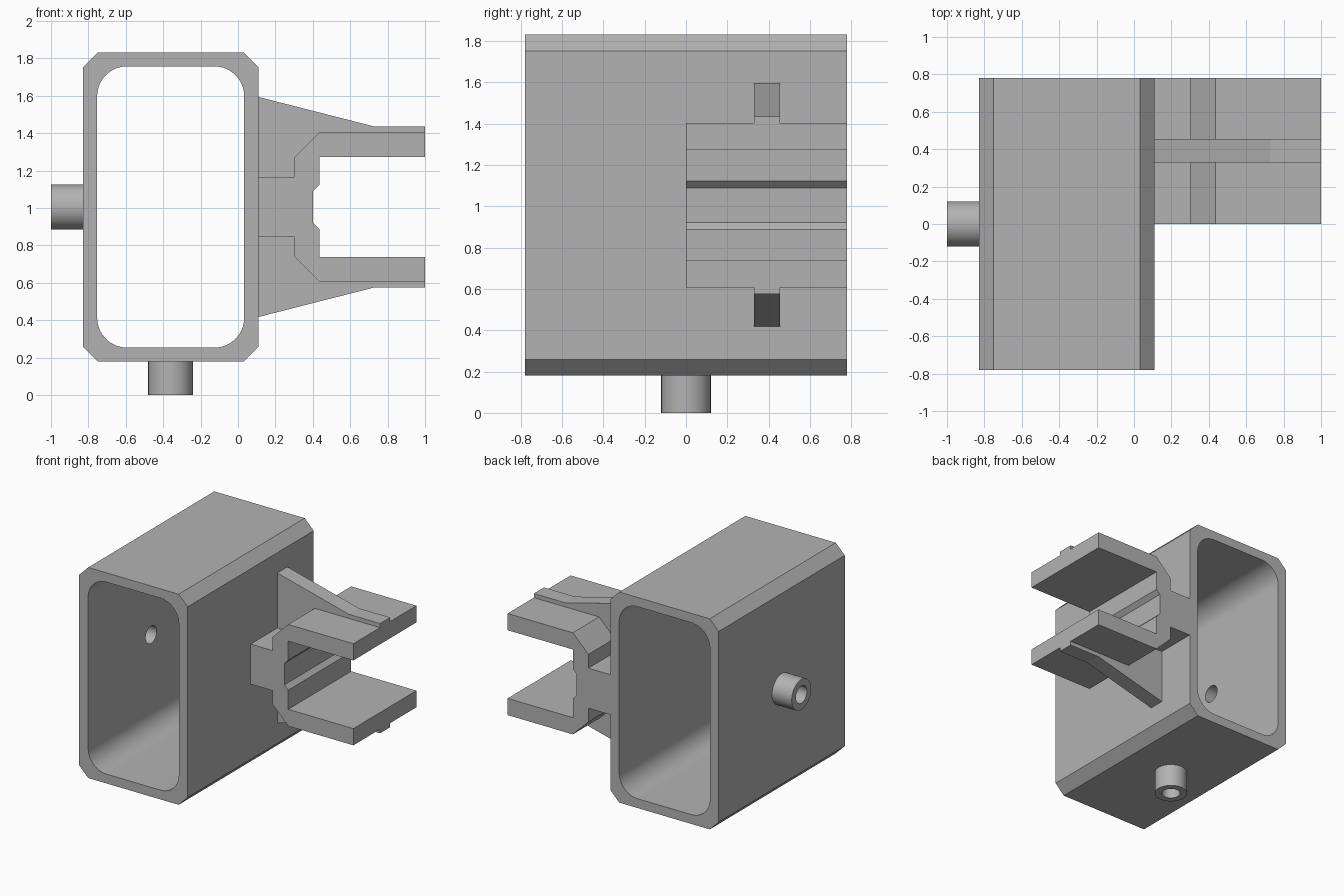
import bpy, bmesh, math
from mathutils import Matrix, Vector

cube = bpy.data.objects.get("Cube")
if cube:
    bpy.data.objects.remove(cube, do_unlink=True)

GREY = (0.45, 0.45, 0.45, 1)
mat = bpy.data.materials.new("plain grey")
mat.use_nodes = True
mat.diffuse_color = GREY
mat.node_tree.nodes["Principled BSDF"].inputs["Base Color"].default_value = GREY

MID_Z = 1.005           # mirror height of the whole part
TUBE_X = -0.36          # tube centre line
HALF_W, HALF_H, HALF_L = 0.47, 0.825, 0.78


def finish(name, bm):
    bmesh.ops.recalc_face_normals(bm, faces=bm.faces)
    mesh = bpy.data.meshes.new(name)
    bm.to_mesh(mesh)
    bm.free()
    mesh.materials.append(mat)
    obj = bpy.data.objects.new(name, mesh)
    bpy.context.collection.objects.link(obj)
    return obj


def prism(name, profile, y0, y1):
    """Extrude an (x, z) outline along y."""
    bm = bmesh.new()
    face = bm.faces.new([bm.verts.new((x, y0, z)) for x, z in profile])
    new = bmesh.ops.extrude_face_region(bm, geom=[face])["geom"]
    verts = [v for v in new if isinstance(v, bmesh.types.BMVert)]
    bmesh.ops.translate(bm, verts=verts, vec=(0, y1 - y0, 0))
    return finish(name, bm)


def rod(name, start, end, radius):
    """Cylinder between two points."""
    a, b = Vector(start), Vector(end)
    turn = (b - a).to_track_quat("Z", "Y").to_matrix().to_4x4()
    bm = bmesh.new()
    bmesh.ops.create_cone(bm, cap_ends=True, segments=48, radius1=radius, radius2=radius,
                          depth=(b - a).length, matrix=Matrix.Translation((a + b) / 2) @ turn)
    return finish(name, bm)


def rounded_outline(hw, hh, r, steps):
    """Rectangle with cut (one step) or round corners."""
    points = []
    for i, (sx, sz) in enumerate([(1, 1), (-1, 1), (-1, -1), (1, -1)]):
        for k in range(steps + 1):
            t = math.pi / 2 * (i + k / steps)
            points.append((TUBE_X + sx * (hw - r) + r * math.cos(t),
                           MID_Z + sz * (hh - r) + r * math.sin(t)))
    return points


def combine(target, tool, operation):
    mod = target.modifiers.new("cut", "BOOLEAN")
    mod.operation, mod.solver, mod.object = operation, "EXACT", tool
    bpy.context.view_layer.objects.active = target
    bpy.ops.object.modifier_apply(modifier=mod.name)
    bpy.data.objects.remove(tool, do_unlink=True)


# Tube with chamfered outside, pipe bosses, rounded cavity and bores
tube = prism("tube_housing", rounded_outline(HALF_W, HALF_H, 0.078, 1), -HALF_L, HALF_L)
side_in, side_out = (-0.79, 0, MID_Z), (-1, 0, MID_Z)
low_in, low_out = (TUBE_X, 0, 0.21), (TUBE_X, 0, 0)
combine(tube, rod("side_boss", side_in, side_out, 0.12), "UNION")
combine(tube, rod("bottom_boss", low_in, low_out, 0.12), "UNION")
combine(tube, prism("cavity", rounded_outline(0.393, 0.752, 0.16, 16), -1, 1), "DIFFERENCE")
combine(tube, rod("side_bore", (-0.6, 0, MID_Z), (-1.1, 0, MID_Z), 0.068), "DIFFERENCE")
combine(tube, rod("bottom_bore", (TUBE_X, 0, 0.4), (TUBE_X, 0, -0.1), 0.068), "DIFFERENCE")

# Clip bracket: half outlines are (x, height above the middle)
outer = [(0.11, 0.157), (0.3, 0.157), (0.3, 0.265), (0.435, 0.398), (1, 0.398)]
inner = [(1, 0.267), (0.435, 0.267), (0.435, 0.117), (0.402, 0.084)]
half = outer + inner
clip = [(x, MID_Z + h) for x, h in half] + [(x, MID_Z - h) for x, h in reversed(half)]
prism("clip_bracket", clip, 0, HALF_L)

# Stiffening ribs above and below the clip
rib = outer + [(1, 0.43), (0.73, 0.43), (0.11, 0.588)]
for name, side in (("upper_rib", 1), ("lower_rib", -1)):
    prism(name, [(x, MID_Z + side * h) for x, h in rib], 0.33, 0.455)

# Smooth round surfaces, sharp corners
bpy.ops.object.select_all(action="DESELECT")
tube.select_set(True)
bpy.context.view_layer.objects.active = tube
bpy.ops.object.shade_smooth_by_angle(angle=math.radians(30))
